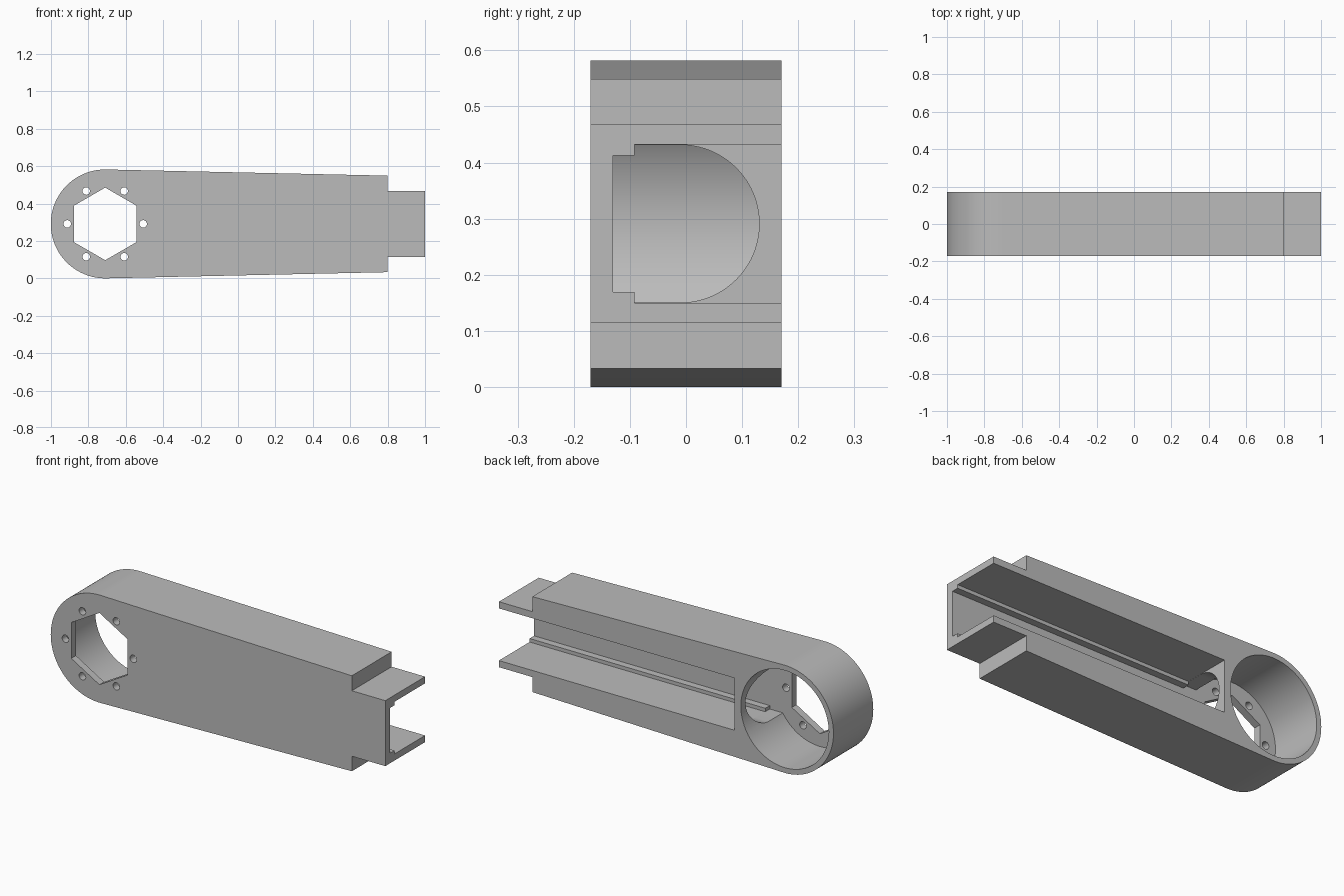
import bpy, bmesh
from math import sin, cos, pi, radians, asin, sqrt

cube = bpy.data.objects.get("Cube")
if cube:
    bpy.data.objects.remove(cube)

# Shared dimensions
CX, CZ = -0.71, 0.291      # bore axis
R_OUT, R_BORE = 0.291, 0.263
BACK, FLOOR = 0.17, -0.13  # back face and inside of the front plate
SHOULDER, TIP = 0.80, 1.0
CHANNEL_END = -0.41
HALF = 0.141               # half height of the channel

grey = bpy.data.materials.new("plain grey")
grey.use_nodes = True
grey.diffuse_color = (0.5, 0.5, 0.5, 1)
grey.node_tree.nodes["Principled BSDF"].inputs["Base Color"].default_value = (0.5, 0.5, 0.5, 1)


def prism(name, outline, axis, start, end):
    """Extrude a 2D outline along y (outline in x, z) or x (outline in y, z)."""
    place = (lambda p, d: (p[0], d, p[1])) if axis == "y" else (lambda p, d: (d, p[0], p[1]))
    bm = bmesh.new()
    face = bm.faces.new([bm.verts.new(place(p, start)) for p in outline])
    side = bmesh.ops.extrude_face_region(bm, geom=[face])["geom"]
    shift = (0, end - start, 0) if axis == "y" else (end - start, 0, 0)
    bmesh.ops.translate(bm, vec=shift, verts=[g for g in side if isinstance(g, bmesh.types.BMVert)])
    bmesh.ops.recalc_face_normals(bm, faces=bm.faces)
    mesh = bpy.data.meshes.new(name)
    bm.to_mesh(mesh)
    bm.free()
    mesh.materials.append(grey)
    obj = bpy.data.objects.new(name, mesh)
    bpy.context.collection.objects.link(obj)
    return obj


def arc(cx, cz, r, a0, a1, n):
    steps = [a0 + (a1 - a0) * i / n for i in range(n + 1)]
    return [(cx + r * cos(a), cz + r * sin(a)) for a in steps]


def ring(cx, cz, r, n, turn=0.0):
    return arc(cx, cz, r, turn, turn + 2 * pi, n)[:-1]


def box(a0, a1, b0, b1):
    return [(a0, b0), (a1, b0), (a1, b1), (a0, b1)]


def cut(target, cutter):
    mod = target.modifiers.new("cut", "BOOLEAN")
    mod.operation, mod.solver, mod.object = "DIFFERENCE", "EXACT", cutter
    bpy.context.view_layer.objects.active = target
    bpy.ops.object.modifier_apply(modifier=mod.name)
    bpy.data.objects.remove(cutter)


# Arm body: round end, tapering sides and a stepped tongue
end_half, tongue_half = 0.258, 0.177
tangent = pi / 2 - asin((R_OUT - end_half) / (SHOULDER - CX))
outline = arc(CX, CZ, R_OUT, tangent, 2 * pi - tangent, 64)
outline += [(SHOULDER, CZ - end_half), (SHOULDER, CZ - tongue_half), (TIP, CZ - tongue_half),
            (TIP, CZ + tongue_half), (SHOULDER, CZ + tongue_half), (SHOULDER, CZ + end_half)]
body = prism("arm_body", outline, "y", -BACK, BACK)

# Round bore, open at the back
cut(body, prism("bore_cutter", ring(CX, CZ, R_BORE, 96), "y", FLOOR, BACK + 0.1))

# Long channel, open at the back and at the tip
cut(body, prism("channel_cutter", box(CHANNEL_END, TIP + 0.1, CZ - HALF, CZ + HALF),
                "y", FLOOR, BACK + 0.1))

# Arched passage between the channel and the bore
r = HALF - 0.0005
arch = [(FLOOR, CZ - r)] + arc(-0.01, CZ, r, -pi / 2, pi / 2, 40) + [(FLOOR, CZ + r)]
cut(body, prism("passage_cutter", arch, "x", CX + 0.1, CHANNEL_END + 0.1))

# Hexagonal opening and six screw holes in the front plate
cut(body, prism("hexagon_cutter", ring(CX, CZ, 0.194, 6, pi / 6), "y", -0.3, 0))
for x, z in ring(CX, CZ, 0.203, 6):
    cut(body, prism("screw_hole_cutter", ring(x, z, 0.02, 24), "y", -0.3, 0))

# Guide rails along both inner corners of the channel
for name, s in (("lower_rail", -1), ("upper_rail", 1)):
    z0, z1 = sorted((CZ + s * (HALF + 0.003), CZ + s * 0.122))
    prism(name, box(FLOOR - 0.003, -0.092, z0, z1), "x", CHANNEL_END, TIP)

# Smooth the curved walls, keep the edges crisp
bpy.ops.object.select_all(action="DESELECT")
body.select_set(True)
bpy.context.view_layer.objects.active = body
bpy.ops.object.shade_smooth_by_angle(angle=radians(25))
